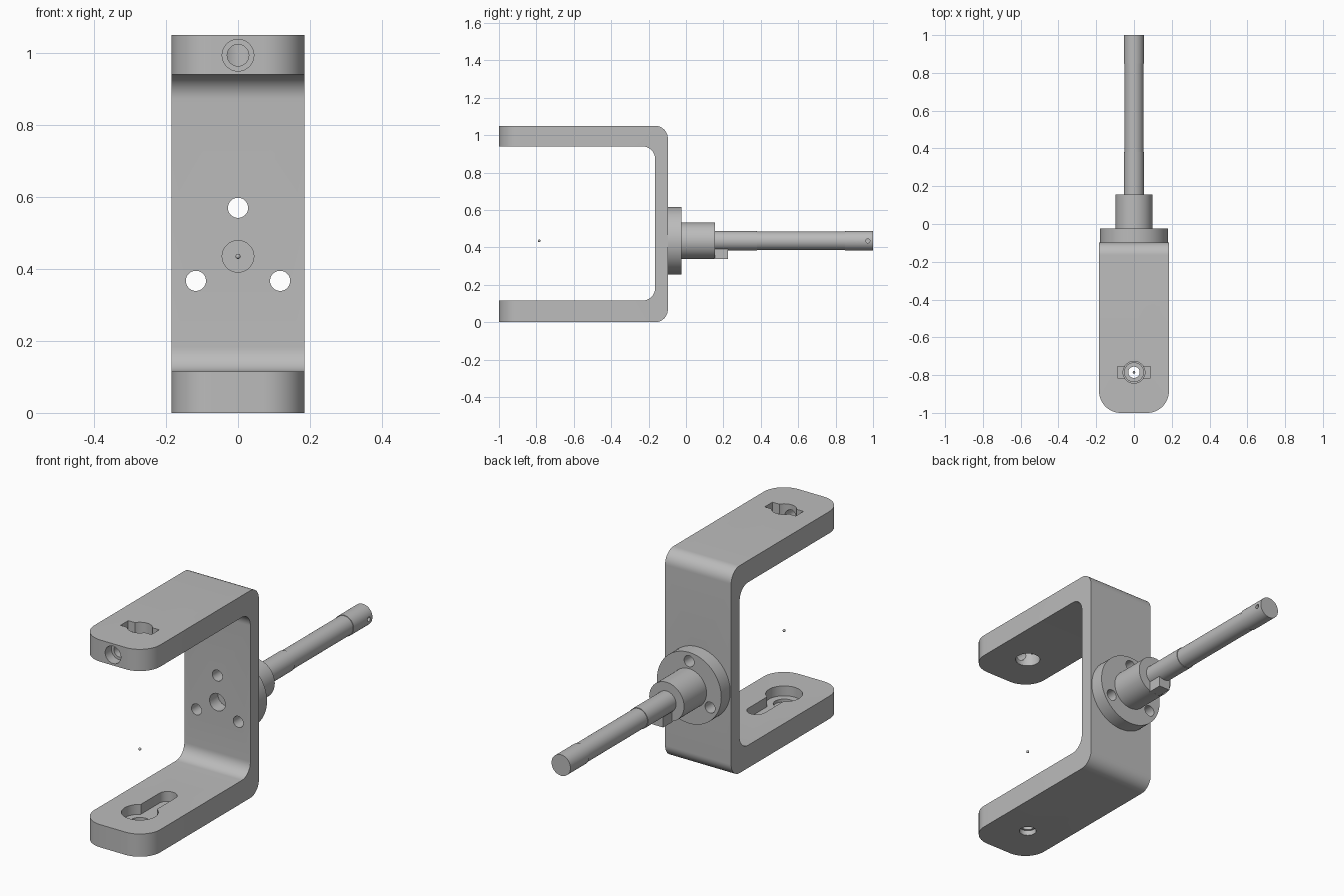
import bpy, bmesh, math
from mathutils import Matrix, Vector

if "Cube" in bpy.data.objects:
    bpy.data.objects.remove(bpy.data.objects["Cube"], do_unlink=True)

grey = bpy.data.materials.new("machined grey")
grey.use_nodes = True
grey.diffuse_color = (0.5, 0.5, 0.5, 1)
grey.node_tree.nodes["Principled BSDF"].inputs["Base Color"].default_value = (0.5, 0.5, 0.5, 1)

AXIS_Z = 0.435     # height of the shaft axis
PIVOT_Y = -0.785   # holes in both arms
ROT = {"x": Matrix.Rotation(math.pi / 2, 4, "Y"),
       "y": Matrix.Rotation(-math.pi / 2, 4, "X"),
       "z": Matrix.Identity(4)}


def make(name, bm):
    bmesh.ops.recalc_face_normals(bm, faces=bm.faces)
    mesh = bpy.data.meshes.new(name)
    bm.to_mesh(mesh)
    bm.free()
    mesh.materials.append(grey)
    obj = bpy.data.objects.new(name, mesh)
    bpy.context.collection.objects.link(obj)
    return obj


def cylinder(name, axis, start, end, radius):
    """Cylinder along an axis between two points."""
    bm = bmesh.new()
    start, end = Vector(start), Vector(end)
    bmesh.ops.create_cone(bm, cap_ends=True, segments=48, radius1=radius, radius2=radius,
                          depth=(end - start).length,
                          matrix=Matrix.Translation((start + end) / 2) @ ROT[axis])
    return make(name, bm)


def box(name, low, high):
    bm = bmesh.new()
    low, high = Vector(low), Vector(high)
    bmesh.ops.create_cube(bm, size=1, matrix=Matrix.Translation((low + high) / 2)
                          @ Matrix.Diagonal((high - low).to_4d()))
    return make(name, bm)


def lathe(name, profile):
    """Spin (y, radius) points around the shaft axis."""
    bm = bmesh.new()
    verts = [bm.verts.new((0, y, AXIS_Z + r)) for y, r in profile]
    edges = [bm.edges.new(pair) for pair in zip(verts, verts[1:])]
    bmesh.ops.spin(bm, geom=verts + edges, cent=(0, 0, AXIS_Z), axis=(0, 1, 0),
                   angle=2 * math.pi, steps=64)
    bmesh.ops.remove_doubles(bm, verts=bm.verts, dist=0.0001)
    return make(name, bm)


def activate(obj):
    bpy.ops.object.select_all(action="DESELECT")
    obj.select_set(True)
    bpy.context.view_layer.objects.active = obj


def boolean(obj, cutter, operation="DIFFERENCE"):
    activate(obj)
    mod = obj.modifiers.new("cut", "BOOLEAN")
    mod.operation, mod.solver, mod.object = operation, "EXACT", cutter
    bpy.ops.object.modifier_apply(modifier=mod.name)


def drop(*objs):
    for obj in objs:
        bpy.data.objects.remove(obj, do_unlink=True)


# U-shaped bracket: square profile, extruded, then rounded at bends and arm tips
bm = bmesh.new()
outline = [(-1, 0), (-0.097, 0), (-0.097, 1.05), (-1, 1.05),
           (-1, 0.94), (-0.165, 0.94), (-0.165, 0.115), (-1, 0.115)]
face = bm.faces.new([bm.verts.new((-0.185, y, z)) for y, z in outline])
moved = bmesh.ops.extrude_face_region(bm, geom=[face])["geom"]
bmesh.ops.translate(bm, verts=[v for v in moved if isinstance(v, bmesh.types.BMVert)],
                    vec=(0.37, 0, 0))
bmesh.ops.recalc_face_normals(bm, faces=bm.faces)


def round_edges(direction, radius, at_tip):
    edges = [e for e in bm.edges
             if abs((e.verts[0].co - e.verts[1].co).normalized().dot(direction)) > 0.99
             and (e.verts[0].co.y < -0.99) == at_tip]
    bmesh.ops.bevel(bm, geom=edges, offset=radius, offset_type="OFFSET", segments=12,
                    profile=0.5, affect="EDGES", clamp_overlap=False)


round_edges(Vector((1, 0, 0)), 0.068, False)
round_edges(Vector((0, 0, 1)), 0.115, True)
bracket = make("bracket", bm)

# Flange, boss and shaft with a slightly slimmer middle
shaft = lathe("flanged_shaft", [(-0.097, 0), (-0.097, 0.18), (-0.025, 0.18), (-0.025, 0.0975),
                                (0.155, 0.0975), (0.155, 0.053), (0.38, 0.053), (0.38, 0.05),
                                (0.85, 0.05), (0.85, 0.053), (1, 0.053), (1, 0)])

# Three bolt holes through the bracket and the flange
for x, z in ((0, 0.57), (-0.117, 0.367), (0.117, 0.367)):
    bolt = cylinder("bolt_cutter", "y", (x, -0.3, z), (x, 0.05, z), 0.028)
    boolean(bracket, bolt)
    boolean(shaft, bolt)
    drop(bolt)

# Cross pin hole near the shaft end
pin = cylinder("pin_cutter", "x", (-0.1, 0.972, AXIS_Z), (0.1, 0.972, AXIS_Z), 0.011)
boolean(shaft, pin)
drop(pin)

P = PIVOT_Y
cutters = [
    # centre hole in the back plate
    cylinder("centre_cutter", "y", (0, -0.3, AXIS_Z), (0, -0.09, AXIS_Z), 0.044),
    # upper arm: round hole with two side ears, and a stepped hole from the tip
    cylinder("upper_cutter", "z", (0, P, 0.9), (0, P, 1.1), 0.058),
    box("ear_cutter", (-0.087, P - 0.031, 1.0), (0.087, P + 0.031, 1.1)),
    cylinder("tip_cutter", "y", (0, -1.1, 0.994), (0, -0.95, 0.994), 0.044),
    cylinder("tip_bore_cutter", "y", (0, -1.1, 0.994), (0, P, 0.994), 0.03),
    # lower arm: keyhole pocket with a stepped through hole
    cylinder("pocket_cutter", "z", (0, P, 0.065), (0, P, 0.2), 0.085),
    cylinder("slot_end_cutter", "z", (0, P + 0.22, 0.065), (0, P + 0.22, 0.2), 0.045),
    box("slot_cutter", (-0.045, P, 0.065), (0.045, P + 0.22, 0.2)),
    cylinder("step_cutter", "z", (0, P, 0.05), (0, P, 0.1), 0.05),
    cylinder("through_cutter", "z", (0, P, -0.1), (0, P, 0.1), 0.03),
    cylinder("underside_cutter", "z", (0, P, -0.1), (0, P, 0.025), 0.04),
]
for cutter in cutters:
    boolean(bracket, cutter)
drop(*cutters)

# Small stop key under the shaft, against the boss
key = box("stop_key", (-0.03, 0.15, 0.338), (0.03, 0.225, 0.395))

# Tiny marker ball on the pivot axis
bm = bmesh.new()
bmesh.ops.create_uvsphere(bm, u_segments=16, v_segments=8, radius=0.007,
                          matrix=Matrix.Translation((0, P, AXIS_Z)))
ball = make("pivot_marker", bm)

for obj in (bracket, shaft, key, ball):
    activate(obj)
    bpy.ops.object.shade_smooth_by_angle(angle=math.radians(30))
